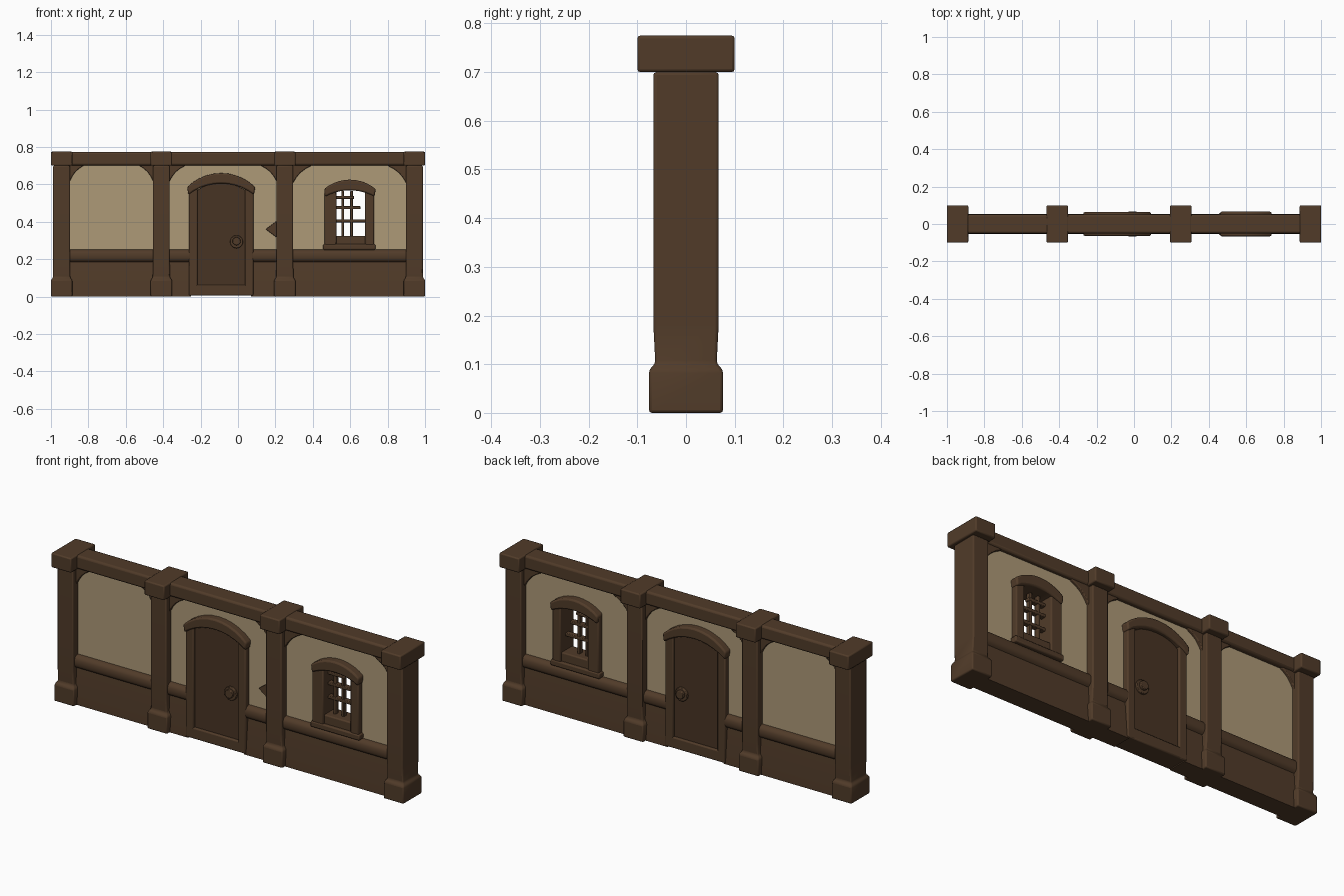
import bpy, bmesh, math
from mathutils import Vector, Matrix

if "Cube" in bpy.data.objects:
    bpy.data.objects.remove(bpy.data.objects["Cube"])


def material(name, rgb):
    m = bpy.data.materials.new(name)
    m.diffuse_color = (*rgb, 1)
    m.use_nodes = True
    m.node_tree.nodes["Principled BSDF"].inputs["Base Color"].default_value = m.diffuse_color
    return m


WOOD = material("brown wood", (0.082, 0.044, 0.022))
DOOR = material("dark door wood", (0.064, 0.034, 0.017))
PLASTER = material("beige plaster", (0.42, 0.32, 0.185))


def finish(name, bm, mat, bevel):
    bmesh.ops.recalc_face_normals(bm, faces=bm.faces)
    me = bpy.data.meshes.new(name)
    bm.to_mesh(me)
    bm.free()
    ob = bpy.data.objects.new(name, me)
    bpy.context.collection.objects.link(ob)
    me.materials.append(mat)
    if bevel:
        b = ob.modifiers.new("soft edges", 'BEVEL')
        b.width, b.segments, b.limit_method = bevel, 2, 'ANGLE'
        b.angle_limit = math.radians(35)
    bpy.ops.object.select_all(action='DESELECT')
    ob.select_set(True)
    bpy.context.view_layer.objects.active = ob
    bpy.ops.object.shade_smooth_by_angle(angle=math.radians(40))
    return ob


def prism(name, pts, axis, a, b, mat=WOOD, bevel=0.006):
    """Extrude a profile: (x, z) points along y, or (y, z) points along x."""
    bm = bmesh.new()
    loops = []
    for t in (a, b):
        loops.append([bm.verts.new((p, t, q) if axis == 'y' else (t, p, q)) for p, q in pts])
    n = len(pts)
    bm.faces.new(loops[0])
    bm.faces.new(loops[1])
    for i in range(n):
        j = (i + 1) % n
        bm.faces.new((loops[0][i], loops[0][j], loops[1][j], loops[1][i]))
    return finish(name, bm, mat, bevel)


def box(name, x0, x1, z0, z1, hy, mat=WOOD, bevel=0.006):
    return prism(name, [(x0, z0), (x1, z0), (x1, z1), (x0, z1)], 'y', -hy, hy, mat, bevel)


def arc(cx, half, z_end, z_top, n=10):
    """Points of a shallow arch from left to right."""
    h = z_top - z_end
    r = (half * half + h * h) / (2 * h)
    a = math.asin(half / r)
    return [(cx + r * math.sin(-a + 2 * a * i / n),
             z_top - r + r * math.cos(-a + 2 * a * i / n)) for i in range(n + 1)]


def stack(name, cx, rings, mat=WOOD, bevel=0.006):
    """Square post section lofted through (half x, half y, z) rings."""
    bm = bmesh.new()
    loops = [[bm.verts.new((cx + sx * hx, sy * hy, z))
              for sx, sy in ((-1, -1), (1, -1), (1, 1), (-1, 1))] for hx, hy, z in rings]
    bm.faces.new(loops[0])
    bm.faces.new(loops[-1])
    for lo, hi in zip(loops, loops[1:]):
        for i in range(4):
            j = (i + 1) % 4
            bm.faces.new((lo[i], lo[j], hi[j], hi[i]))
    return finish(name, bm, mat, bevel)


# Posts with base blocks and caps
for cx in (-0.943, -0.41, 0.25, 0.943):
    stack("post", cx, [(0.057, 0.076, 0), (0.057, 0.076, 0.088), (0.046, 0.063, 0.102),
                       (0.045, 0.067, 0.18), (0.045, 0.067, 0.70)])
    box("post_cap", cx - 0.057, cx + 0.057, 0.70, 0.775, 0.1)

# Top beam
box("top_beam", -0.95, 0.95, 0.702, 0.772, 0.05, bevel=0.01)

# Low wainscot: rounded rail over a panel that flares to a plinth
half = [(0.05, 0.0), (0.05, 0.02), (0.036, 0.185), (0.048, 0.192), (0.054, 0.205),
        (0.054, 0.232), (0.046, 0.246), (0.03, 0.252)]
wainscot = half + [(-y, z) for y, z in reversed(half)]
for x0, x1 in ((-0.95, -0.25), (0.07, 0.95)):
    prism("wainscot", wainscot, 'x', x0, x1, bevel=0)

# Plaster infill, leaving the window open
P = 0.026
box("plaster_left", -0.92, -0.43, 0.24, 0.71, P, PLASTER, 0)
box("plaster_middle", -0.39, 0.23, 0.24, 0.71, P, PLASTER, 0)
box("plaster_window_left", 0.27, 0.50, 0.24, 0.71, P, PLASTER, 0)
box("plaster_window_right", 0.70, 0.92, 0.24, 0.71, P, PLASTER, 0)
box("plaster_window_below", 0.50, 0.70, 0.24, 0.28, P, PLASTER, 0)
box("plaster_window_above", 0.50, 0.70, 0.585, 0.71, P, PLASTER, 0)

# Curved braces in the upper corners of each bay
for x0, x1, w, h in ((-0.90, -0.453, 0.075, 0.085), (-0.367, 0.207, 0.085, 0.085),
                     (0.293, 0.90, 0.10, 0.095)):
    for x, s in ((x0, 1), (x1, -1)):
        pts = [(x - s * 0.01, 0.71), (x - s * 0.01, 0.70 - h)]
        for t in (0, 0.25, 0.5, 0.75, 1):
            bow = 0.10 * math.sin(math.pi * t)
            pts.append((x + s * w * (t - bow), 0.70 - h * (1 - t - bow)))
        pts.append((x + s * w, 0.71))
        prism("corner_brace", pts, 'y', -0.04, 0.04, bevel=0.004)

# Door: leaf, frame, threshold and arched hood
DX = -0.09
prism("door_leaf", [(DX + 0.14, 0.05), (DX - 0.14, 0.05)] + arc(DX, 0.14, 0.56, 0.61),
      'y', -0.042, 0.042, DOOR, 0.003)
for x0, x1 in ((-0.262, -0.217), (0.037, 0.082)):
    box("door_jamb", x0, x1, 0.005, 0.58, 0.055)
box("threshold", -0.25, 0.07, 0.005, 0.062, 0.055)
prism("door_hood", arc(DX, 0.182, 0.585, 0.66) + arc(DX, 0.175, 0.545, 0.605)[::-1],
      'y', -0.064, 0.064, bevel=0.008)


def disc(name, x, y, z, r, depth):
    bm = bmesh.new()
    bmesh.ops.create_cone(bm, cap_ends=True, segments=16, radius1=r, radius2=r, depth=depth,
                          matrix=Matrix.Translation((x, y, z)) @ Matrix.Rotation(math.pi / 2, 4, 'X'))
    return finish(name, bm, WOOD, 0.003)


# Handles on both sides
for s in (-1, 1):
    disc("handle_plate", -0.008, s * 0.045, 0.293, 0.035, 0.016)
    disc("handle_knob", -0.008, s * 0.058, 0.296, 0.022, 0.018)

# Window: jambs, sill, arched head and lattice
WX = 0.598
box("window_jamb", 0.462, 0.526, 0.27, 0.57, 0.055)
box("window_jamb", 0.680, 0.728, 0.27, 0.57, 0.055)
box("window_bottom", 0.50, 0.70, 0.27, 0.325, 0.045)
box("window_sill", 0.455, 0.735, 0.25, 0.28, 0.06)
prism("window_head", arc(WX, 0.138, 0.575, 0.625) + arc(WX, 0.132, 0.535, 0.568)[::-1],
      'y', -0.066, 0.066, bevel=0.008)
for x in (0.56, 0.607):
    box("lattice_upright", x - 0.007, x + 0.007, 0.31, 0.565, 0.012, bevel=0.003)
for z, x1 in ((0.405, 0.69), (0.475, 0.655), (0.53, 0.62)):
    box("lattice_bar", 0.51, x1, z - 0.008, z + 0.008, 0.014, bevel=0.003)

# Small wooden peg bracket beside the third post
prism("side_bracket", [(0.148, 0.36), (0.208, 0.315), (0.208, 0.405)], 'y', -0.045, 0.0, bevel=0.003)
